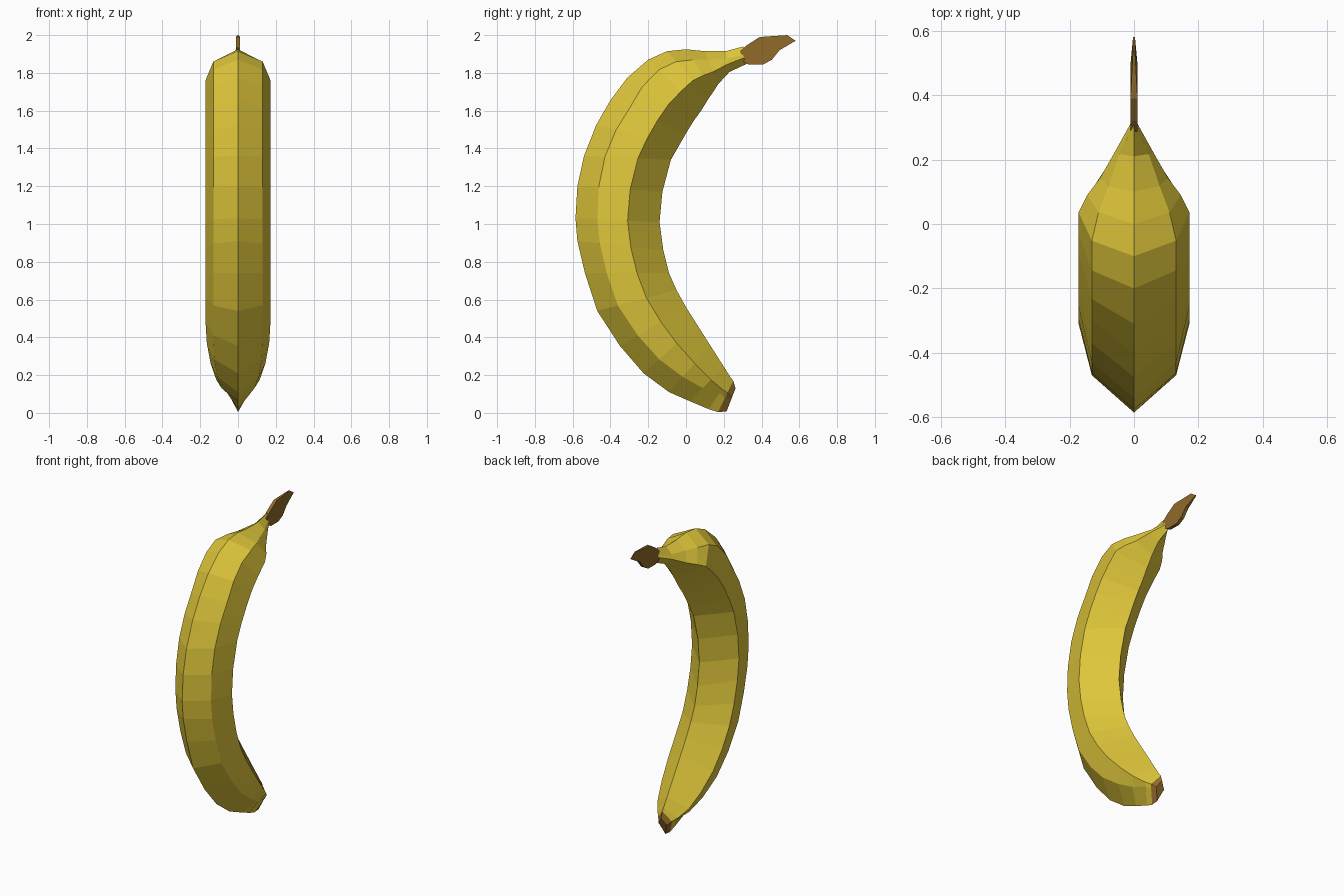
import bpy, bmesh

def material(name, rgb):
    m = bpy.data.materials.new(name)
    m.diffuse_color = (*rgb, 1)
    return m

yellow = material("banana yellow", (0.74, 0.57, 0.043))
brown = material("stem brown", (0.28, 0.145, 0.023))

def finish(bm, name, mats):
    bmesh.ops.recalc_face_normals(bm, faces=bm.faces)
    me = bpy.data.meshes.new(name)
    bm.to_mesh(me)
    bm.free()
    for m in mats:
        me.materials.append(m)
    ob = bpy.data.objects.new(name, me)
    bpy.context.collection.objects.link(ob)
    return ob

# Stations along the fruit: outer ridge y, z, inner ridge y, z,
# half width, position of the upper side ridge between outer and inner
stations = [
    (.215, .008, .262, .13, .03, .5),
    (.17, .004, .25, .17, .05, .45),
    (.12, .02, .235, .19, .075, .5),
    (.02, .062, .20, .245, .115, .38),
    (-.09, .11, .13, .355, .145, .33),
    (-.225, .21, .06, .465, .165, .29),
    (-.35, .355, 0, .56, .172, .27),
    (-.47, .54, -.05, .65, .172, .26),
    (-.535, .74, -.09, .74, .172, .26),
    (-.575, .91, -.12, .86, .172, .26),
    (-.585, 1.03, -.14, 1.01, .172, .26),
    (-.575, 1.20, -.125, 1.17, .172, .25),
    (-.54, 1.36, -.08, 1.34, .172, .24),
    (-.475, 1.525, -.04, 1.41, .172, .24),
    (-.40, 1.655, 0, 1.48, .172, .25),
    (-.31, 1.775, .04, 1.545, .172, .22),
    (-.20, 1.87, .08, 1.60, .172, .20),
    (-.10, 1.915, .12, 1.665, .172, .22),
    (0, 1.925, .145, 1.70, .145, .25),
    (.10, 1.915, .17, 1.74, .105, .25),
    (.21, 1.915, .23, 1.805, .06, .36),
    (.305, 1.94, .32, 1.847, .009, .45),
]

# Fruit: six-sided rings, mirrored in x, bridged along the curve
bm = bmesh.new()
rings = []
for oy, oz, iy, iz, w, f in stations:
    def at(x, t):
        return bm.verts.new((x, oy + (iy - oy) * t, oz + (iz - oz) * t))
    rings.append([at(0, 0), at(.76 * w, f), at(w, .62),
                  at(0, 1), at(-w, .62), at(-.76 * w, f)])
for n, (a, b) in enumerate(zip(rings, rings[1:])):
    for k in range(6):
        j = (k + 1) % 6
        face = bm.faces.new((a[k], a[j], b[j], b[k]))
        face.material_index = 1 if n == 0 else 0   # brown blossom tip
bm.faces.new(rings[0]).material_index = 1
bm.faces.new(rings[-1])
finish(bm, "banana_fruit", [yellow, brown])

# Stem: thin flat outline, pinched at the far end
outline = [(.30, 1.86), (.33, 1.845), (.41, 1.845), (.455, 1.87), (.495, 1.92),
           (.58, 1.97), (.535, 2.0), (.39, 1.99), (.32, 1.945), (.287, 1.915)]
bm = bmesh.new()
sides = [[bm.verts.new((s * (.003 if y > .52 else .011), y, z)) for y, z in outline]
         for s in (1, -1)]
for side in sides:
    bm.faces.new(side)
for k in range(len(outline)):
    j = (k + 1) % len(outline)
    bm.faces.new((sides[0][k], sides[0][j], sides[1][j], sides[1][k]))
finish(bm, "banana_stem", [brown])
